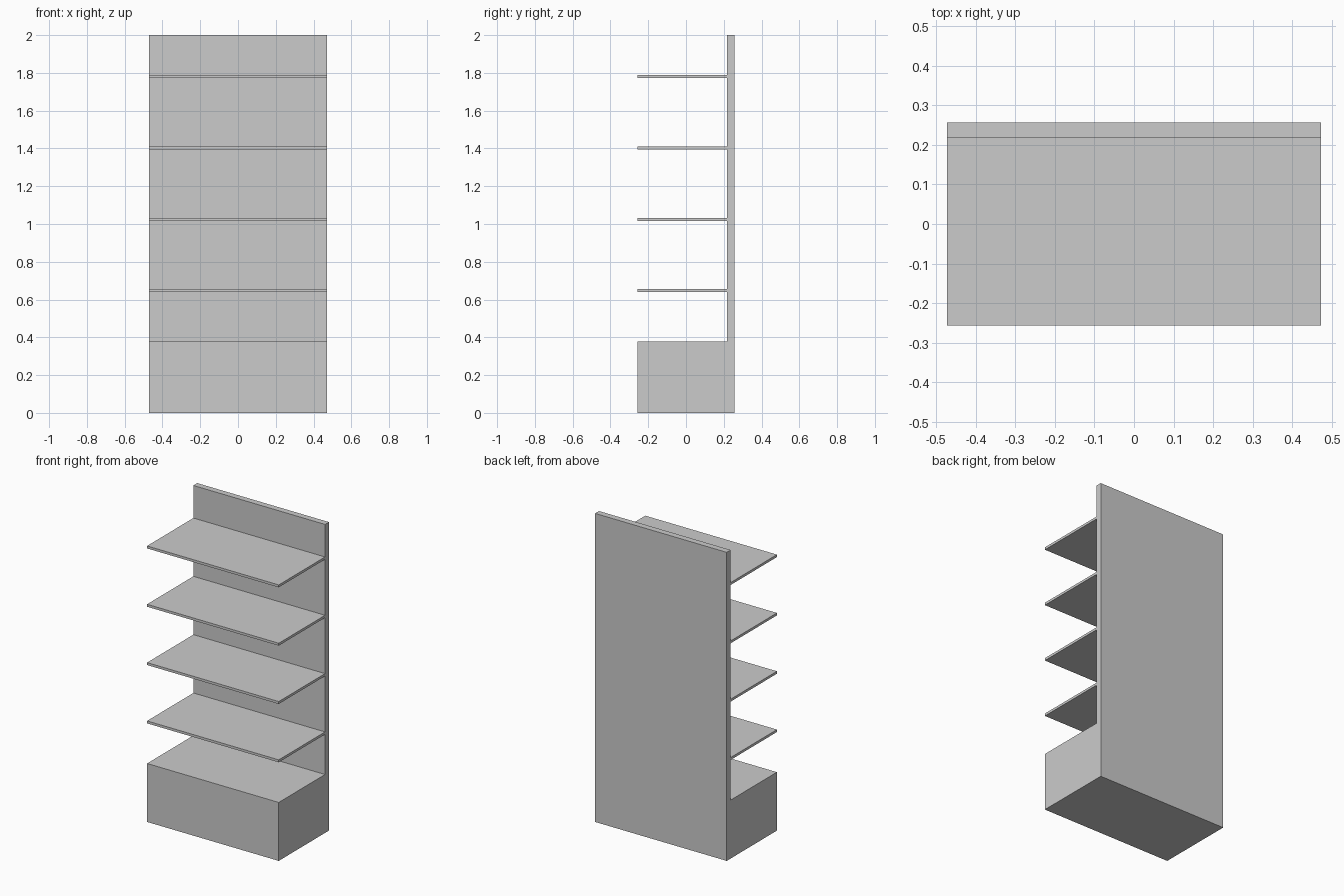
import bpy, bmesh

if "Cube" in bpy.data.objects:
    bpy.data.objects.remove(bpy.data.objects["Cube"])

HALF_W = 0.472
FRONT, BACK = -0.257, 0.257
PANEL_Y = 0.217


def extrude_profile(name, profile):
    """Extrude a closed (y, z) profile across the full width."""
    bm = bmesh.new()
    face = bm.faces.new([bm.verts.new((-HALF_W, y, z)) for y, z in profile])
    ext = bmesh.ops.extrude_face_region(bm, geom=[face])
    verts = [g for g in ext["geom"] if isinstance(g, bmesh.types.BMVert)]
    bmesh.ops.translate(bm, verts=verts, vec=(2 * HALF_W, 0, 0))
    bmesh.ops.recalc_face_normals(bm, faces=bm.faces)
    mesh = bpy.data.meshes.new(name)
    bm.to_mesh(mesh)
    bm.free()
    obj = bpy.data.objects.new(name, mesh)
    bpy.context.collection.objects.link(obj)
    return obj


# Plinth and tall back panel, one L-shaped body
extrude_profile("base_and_back_panel", [
    (FRONT, 0), (BACK, 0), (BACK, 2), (PANEL_Y, 2), (PANEL_Y, 0.379), (FRONT, 0.379)])

# Four evenly spaced thin shelves
for i in range(4):
    top = 0.655 + i * 0.378
    low = top - 0.016
    extrude_profile(f"shelf_{i + 1}", [
        (FRONT, low), (PANEL_Y, low), (PANEL_Y, top), (FRONT, top)])
